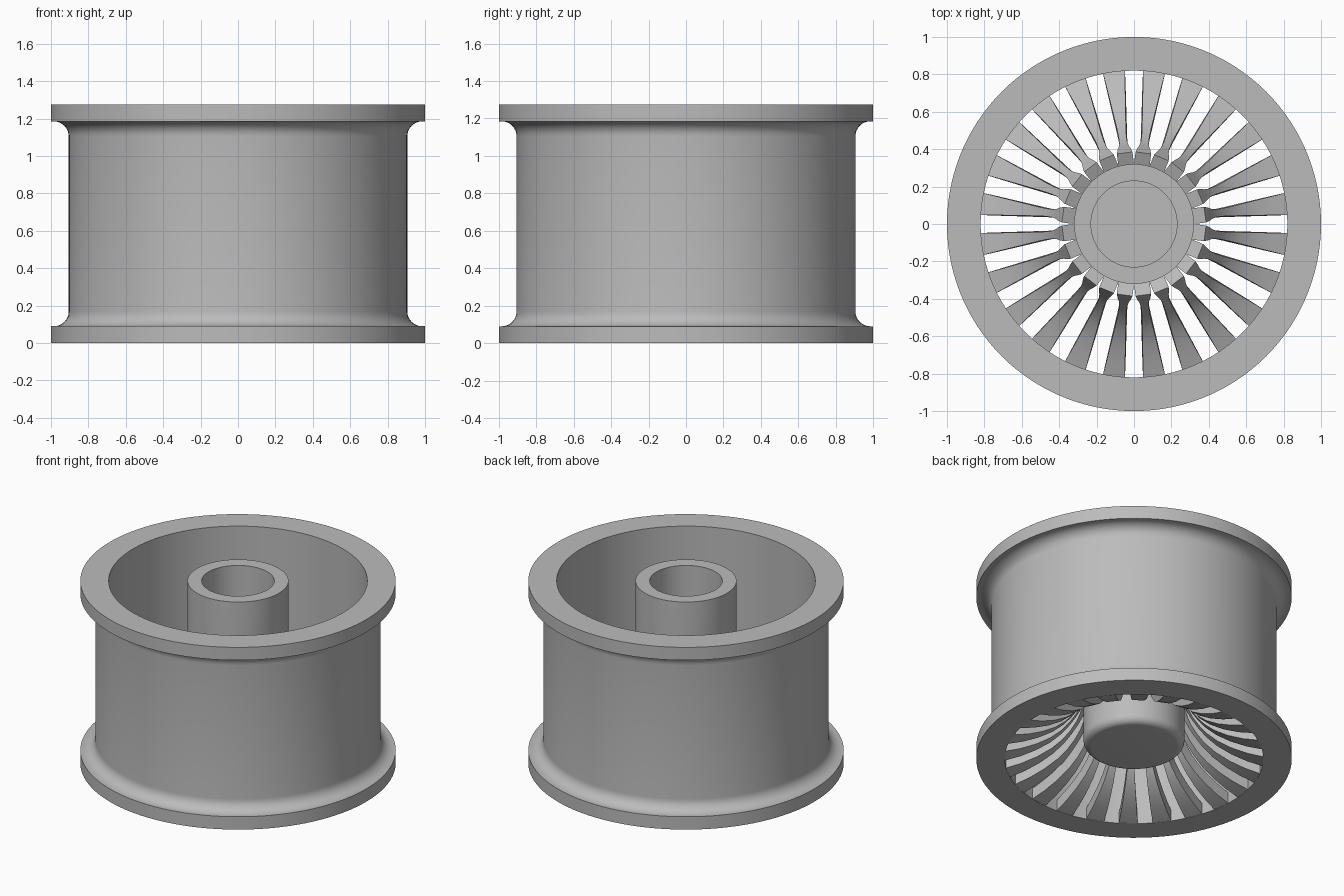
import bpy, bmesh, math
from mathutils import Matrix, Vector

if "Cube" in bpy.data.objects:
    bpy.data.objects.remove(bpy.data.objects["Cube"])

HEIGHT = 1.275
FLANGE = 0.09
SPOKES = 24

metal = bpy.data.materials.new("plain grey metal")
metal.use_nodes = True
grey = (0.5, 0.5, 0.5, 1)
metal.diffuse_color = grey
metal.node_tree.nodes["Principled BSDF"].inputs["Base Color"].default_value = grey


def finish(name, bm, angle=35):
    bmesh.ops.remove_doubles(bm, verts=bm.verts, dist=1e-5)
    bmesh.ops.recalc_face_normals(bm, faces=bm.faces)
    mesh = bpy.data.meshes.new(name)
    bm.to_mesh(mesh)
    bm.free()
    mesh.materials.append(metal)
    obj = bpy.data.objects.new(name, mesh)
    bpy.context.collection.objects.link(obj)
    bpy.ops.object.select_all(action="DESELECT")
    obj.select_set(True)
    bpy.context.view_layer.objects.active = obj
    bpy.ops.object.shade_smooth_by_angle(angle=math.radians(angle))
    return obj


def lathe(name, profile, closed):
    """Spin an (r, z) profile around the vertical axis."""
    bm = bmesh.new()
    verts = [bm.verts.new((r, 0, z)) for r, z in profile]
    pairs = list(zip(verts, verts[1:]))
    if closed:
        pairs.append((verts[-1], verts[0]))
    edges = [bm.edges.new(p) for p in pairs]
    bmesh.ops.spin(bm, geom=verts + edges, cent=(0, 0, 0), axis=(0, 0, 1),
                   angle=math.tau, steps=120, use_merge=True)
    return finish(name, bm)


def arc(cr, cz, radius, start, end, steps=8):
    angles = [math.radians(start + (end - start) * i / steps) for i in range(steps + 1)]
    return [(cr + radius * math.cos(a), cz + radius * math.sin(a)) for a in angles]


# Rim: barrel with two flanges and filleted roots
fillet = 0.08
lower = arc(0.905 + fillet, FLANGE + fillet, fillet, 270, 180)
upper = [(r, HEIGHT - z) for r, z in reversed(lower)]
lathe("rim", [(0.82, 0), (1, 0), (1, FLANGE)] + lower + upper +
      [(1, HEIGHT - FLANGE), (1, HEIGHT), (0.82, HEIGHT)], True)

# Hub: tall cup with a rounded closed bottom and a blind bore
lathe("hub", [(0, 0.09)] + arc(0.27, 0.14, 0.05, 270, 360) +
      [(0.32, HEIGHT), (0.23, HEIGHT), (0.23, 0.18), (0, 0.18)], False)

# Spokes: radius, underside height and width along one trumpet-curved arm
stations = [(0.825, 0, 0.12), (0.72, 0.03, 0.1), (0.62, 0.072, 0.08),
            (0.53, 0.125, 0.062), (0.46, 0.185, 0.048), (0.41, 0.245, 0.042),
            (0.37, 0.305, 0.043), (0.345, 0.355, 0.055),
            (0.33, 0.395, 0.07), (0.31, 0.44, 0.084)]
THICKNESS = 0.08
bm = bmesh.new()
rings = []
for i, (r, z, width) in enumerate(stations):
    before, after = stations[max(i - 1, 0)], stations[min(i + 1, len(stations) - 1)]
    slope = Vector((after[0] - before[0], 0, after[1] - before[1])).normalized()
    up = Vector((slope.z, 0, -slope.x)) * THICKNESS
    if i == 0:
        up.x = 0
    low = Vector((r, 0, z))
    side = Vector((0, width / 2, 0))
    rings.append([bm.verts.new(p) for p in
                  (low - side, low + side, low + up + side, low + up - side)])
for a, b in zip(rings, rings[1:]):
    for j in range(4):
        k = (j + 1) % 4
        bm.faces.new((a[j], a[k], b[k], b[j]))
bm.faces.new(rings[0])
bm.faces.new(rings[-1])

# Repeat the arm around the hub, with a gap on each axis
arm = bm.verts[:] + bm.edges[:] + bm.faces[:]
pitch = math.tau / SPOKES
for n in range(1, SPOKES):
    copy = bmesh.ops.duplicate(bm, geom=arm)["geom"]
    bmesh.ops.rotate(bm, verts=[v for v in copy if isinstance(v, bmesh.types.BMVert)],
                     cent=(0, 0, 0), matrix=Matrix.Rotation(n * pitch, 3, "Z"))
bmesh.ops.rotate(bm, verts=bm.verts, cent=(0, 0, 0),
                 matrix=Matrix.Rotation(pitch / 2, 3, "Z"))
finish("spokes", bm)
